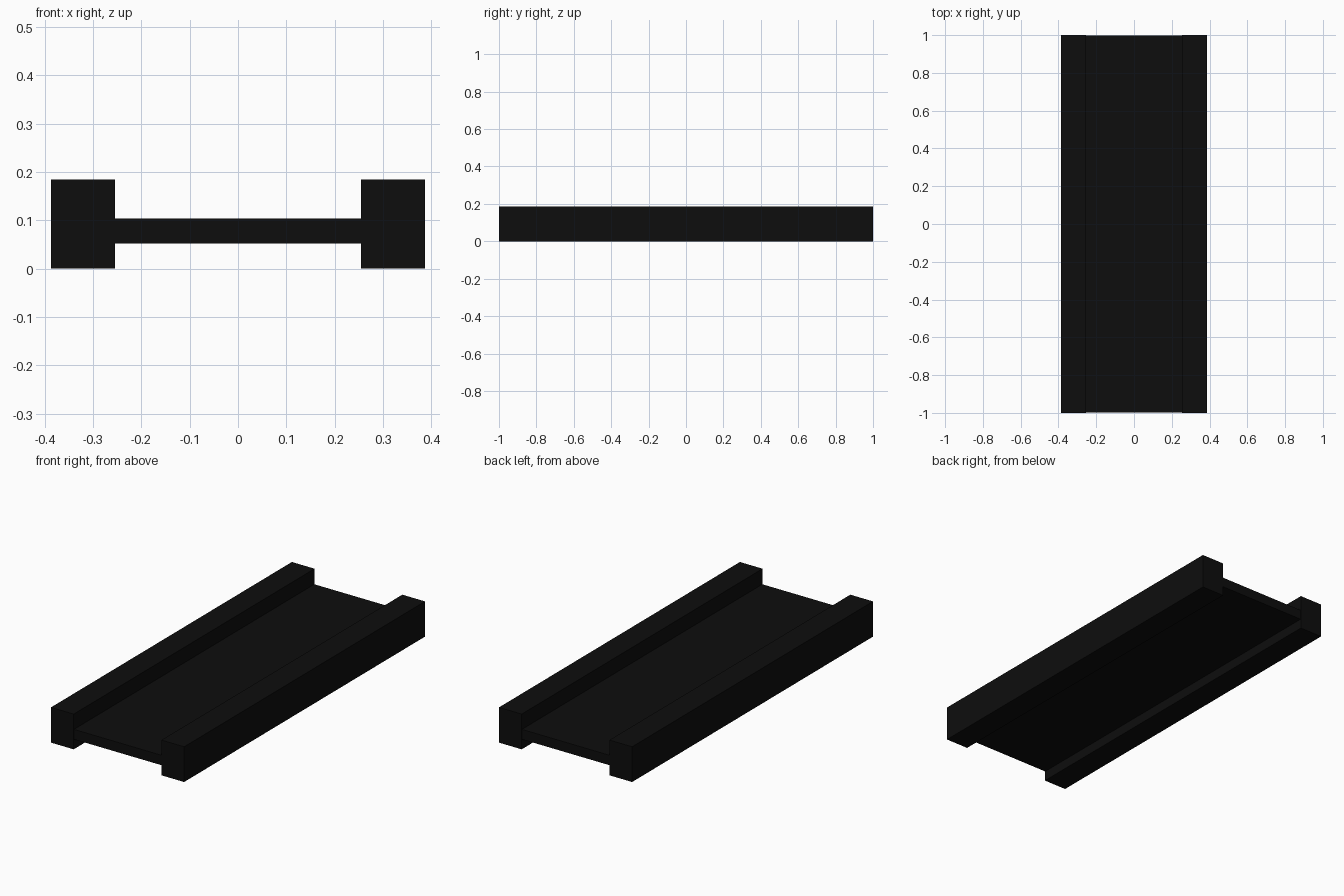
import bpy

if "Cube" in bpy.data.objects:
    bpy.data.objects.remove(bpy.data.objects["Cube"])

black = bpy.data.materials.new("black")
black.diffuse_color = (0.004, 0.004, 0.004, 1)
black.use_nodes = True
black.node_tree.nodes["Principled BSDF"].inputs["Base Color"].default_value = black.diffuse_color


def box(name, x0, x1, half_y, z0, z1):
    """Axis-aligned box given by its extents."""
    bpy.ops.mesh.primitive_cube_add(size=1, location=((x0 + x1) / 2, 0, (z0 + z1) / 2))
    ob = bpy.context.object
    ob.name = name
    ob.scale = (x1 - x0, 2 * half_y, z1 - z0)
    bpy.ops.object.transform_apply(location=True, rotation=False, scale=True)
    ob.data.materials.append(black)
    return ob


# Thin horizontal web between the rails
box("web", -0.256, 0.256, 0.998, 0.052, 0.104)

# Side rails, mirrored across x
rails = box("side_rails", 0.255, 0.387, 1.0, 0.0, 0.185)
rails.modifiers.new("mirror", "MIRROR").use_axis[0] = True
